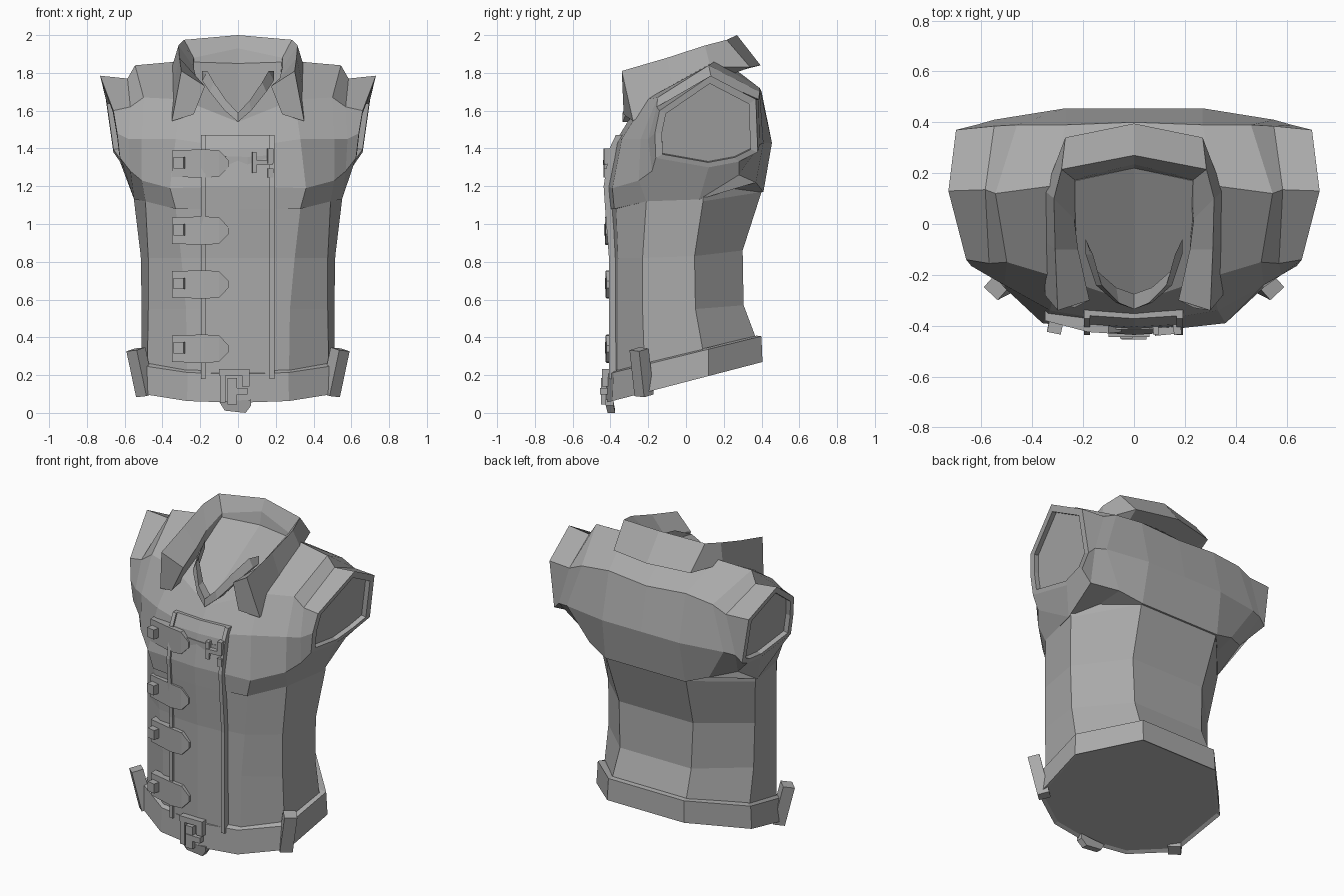
import bpy, bmesh, math
from mathutils import Vector

grey = bpy.data.materials.new("grey_leather")
grey.diffuse_color = (0.4, 0.4, 0.4, 1)


def finish(name, bm):
    bmesh.ops.remove_doubles(bm, verts=bm.verts, dist=0.0005)
    bmesh.ops.recalc_face_normals(bm, faces=bm.faces)
    me = bpy.data.meshes.new(name)
    bm.to_mesh(me)
    bm.free()
    me.materials.append(grey)
    ob = bpy.data.objects.new(name, me)
    bpy.context.collection.objects.link(ob)
    return ob


def loft(name, rings, caps=True):
    """Skin closed rings of equal point count."""
    bm = bmesh.new()
    vs = [[bm.verts.new(p) for p in r] for r in rings]
    n = len(rings[0])
    for a, b in zip(vs, vs[1:]):
        for i in range(n):
            j = (i + 1) % n
            bm.faces.new((a[i], a[j], b[j], b[i]))
    if caps:
        bm.faces.new(vs[0][::-1])
        bm.faces.new(vs[-1])
    return finish(name, bm)


def flip(ring):
    return [(-x, y, z) for x, y, z in ring]


def mirrored(sections):
    """Sections from the centre outwards, continued on the other side."""
    return [flip(s) for s in sections[:0:-1]] + sections


def around(half):
    """Half outline starting at the front centre, closed by mirroring."""
    return half + [(-p[0],) + tuple(p[1:]) for p in half[:0:-1]]


def box(name, c, s, rot=(0, 0, 0)):
    bm = bmesh.new()
    bmesh.ops.create_cube(bm, size=1)
    for v in bm.verts:
        v.co = Vector((v.co.x * s[0], v.co.y * s[1], v.co.z * s[2]))
    ob = finish(name, bm)
    ob.location, ob.rotation_euler = c, rot
    return ob


# lower torso: rings from the tilted hem to under the chest
hem = around([(0, -.40), (.27, -.36), (.48, -.22), (.51, .09), (.26, .37)])
rings = [[(x, y, .12 + .26 * (y + .42)) for x, y in hem],
         [(x, y, .20 + .25 * (y + .42)) for x, y in hem]]
for half in (
    [(0, -.40, .55), (.275, -.36, .55), (.475, -.23, .55), (.51, .05, .55), (.25, .305, .57)],
    [(0, -.40, .82), (.30, -.36, .82), (.475, -.23, .82), (.515, .045, .83), (.26, .30, .86)],
    [(0, -.42, 1.08), (.33, -.37, 1.08), (.49, -.21, 1.12), (.55, .09, 1.12), (.28, .40, 1.17)],
    [(0, -.40, 1.22), (.33, -.35, 1.22), (.50, -.18, 1.24), (.56, .09, 1.27), (.28, .39, 1.26)],
):
    rings.append(around(half))
loft("lower_torso", rings)

# chest and shoulders: side-profile sections from the centre out to the armhole
chest = [
    [(0, -.42, 1.08), (0, -.43, 1.2), (0, -.395, 1.4), (0, -.31, 1.54),
     (0, .22, 1.85), (0, .40, 1.7), (0, .455, 1.43), (0, .41, 1.17)],
    [(.33, -.38, 1.08), (.36, -.39, 1.19), (.33, -.34, 1.45), (.30, -.21, 1.66),
     (.32, .15, 1.86), (.27, .39, 1.72), (.27, .455, 1.43), (.28, .41, 1.17)],
    [(.49, -.21, 1.12), (.51, -.25, 1.23), (.51, -.24, 1.45), (.50, -.15, 1.67),
     (.545, .12, 1.84), (.46, .39, 1.70), (.55, .41, 1.43), (.42, .37, 1.22)],
    [(.55, .07, 1.13), (.57, -.18, 1.28), (.58, -.20, 1.45), (.57, -.155, 1.62),
     (.585, .135, 1.77), (.55, .385, 1.66), (.62, .39, 1.42), (.56, .28, 1.26)],
    [(.605, .12, 1.30), (.625, -.16, 1.35), (.64, -.165, 1.48), (.66, -.14, 1.60),
     (.73, .13, 1.785), (.70, .37, 1.66), (.66, .38, 1.38), (.625, .28, 1.33)],
]
# armhole rim and recessed panel
rim = [Vector(p) for p in chest[-1]]
mid = sum(rim, Vector()) / len(rim)
inner = [tuple(mid + (p - mid) * .86) for p in rim]
deep = [(x - .03, y, z + .005) for x, y, z in inner]
loft("chest_and_shoulders", mirrored(chest + [inner, deep]))

# turned-down collar: section is inner bottom, inner top, outer top, outer bottom
collar = [
    [(0, .21, 1.80), (0, .235, 1.93), (0, .27, 2.0), (0, .395, 1.84)],
    [(.22, .16, 1.78), (.235, .175, 1.88), (.285, .215, 1.975), (.27, .34, 1.83)],
    [(.225, 0, 1.70), (.235, .02, 1.83), (.315, .10, 1.945), (.35, .13, 1.83)],
    [(.22, -.10, 1.65), (.22, -.10, 1.77), (.31, -.10, 1.88), (.35, -.07, 1.70)],
    [(.235, -.33, 1.58), (.175, -.30, 1.73), (.30, -.34, 1.81), (.35, -.28, 1.545)],
]
loft("collar", mirrored(collar))

# neckline trim forming a V under the collar
trim = []
for x, y, z in ((0, -.335, 1.54), (.07, -.31, 1.60), (.15, -.24, 1.70), (.19, -.12, 1.76)):
    trim.append([(x, y, z), (x, y + .06, z), (x, y + .06, z + .05), (x * .85, y, z + .05)])
loft("neckline_trim", mirrored(trim))

# front closing panel, slightly raised, running up the chest
panel = []
for z, y in ((.18, -.408), (.55, -.408), (.82, -.408), (1.08, -.428),
             (1.2, -.436), (1.4, -.405), (1.47, -.372)):
    panel.append([(-.18, y + .012, z), (0, y, z), (.19, y + .012, z),
                  (.19, y + .07, z), (-.18, y + .07, z)])
loft("front_panel", panel)
for x in (-.185, .18):
    rows = [[(x - .012, r[0][1] - .012, r[0][2]), (x + .012, r[0][1] - .012, r[0][2]),
             (x + .012, r[0][1] + .04, r[0][2]), (x - .012, r[0][1] + .04, r[0][2])] for r in panel]
    loft("panel_seam", rows)


def strap(name, zc, y0, cols, depth=.05):
    """Bent strap: columns of x, y offset and half height."""
    loft(name, [[(x, y0 + y, zc - h), (x, y0 + y, zc + h),
                 (x, y0 + y + depth, zc + h), (x, y0 + y + depth, zc - h)]
                for x, y, h in cols])


# four pointed straps with studs
for zc, y0 in ((1.32, -.425), (.965, -.425), (.68, -.42), (.34, -.42)):
    strap("strap", zc, y0, [(-.35, .045, .07), (-.18, 0, .075), (-.10, -.005, .07), (-.05, 0, .018)])
    box("strap_stud", (-.31, y0 + .02, zc + .005), (.055, .05, .06), (0, 0, -.2))

# upper strap continues to a buckle
strap("upper_strap", 1.31, -.415, [(-.10, 0, .05), (.05, .0, .045), (.18, .015, .055)])
for dx, dz, w, h in ((-.045, 0, .022, .11), (.04, .035, .03, .08), (.04, -.055, .03, .05), (0, 0, .10, .025)):
    box("upper_buckle", (.13 + dx, -.41, 1.325 + dz), (w, .05, h), (0, 0, .1))

# tilted belt around the hem
belt = around([(0, -.425), (.27, -.39), (.515, -.24), (.545, .12), (.27, .405)])


def belt_ring(k, z0, tilt):
    return [(x * k, y * k, z0 + tilt * (y * k + .42)) for x, y in belt]


loft("belt", [belt_ring(.96, .065, .26), belt_ring(1, .055, .26),
              belt_ring(.985, .205, .245), belt_ring(.92, .215, .245)])

# belt loops at the sides
for s in (1, -1):
    box("belt_loop", (s * .515, -.235, .215), (.075, .07, .25), (.22, s * .08, s * .75))

# belt buckle and hanging tip
for x, z, w, h, y in ((-.02, .215, .16, .035, -.425), (-.08, .13, .03, .15, -.425),
                      (-.03, .115, .05, .14, -.43), (0, .115, .10, .035, -.435),
                      (.04, .17, .04, .06, -.425)):
    box("belt_buckle", (x, y, z), (w, .04, h))
loft("belt_tip", [[(-.10, y, .06), (-.07, y + .01, .012), (.04, y + .01, .0), (.07, y, .04), (.07, y, .07)]
                  for y in (-.425, -.385)])
